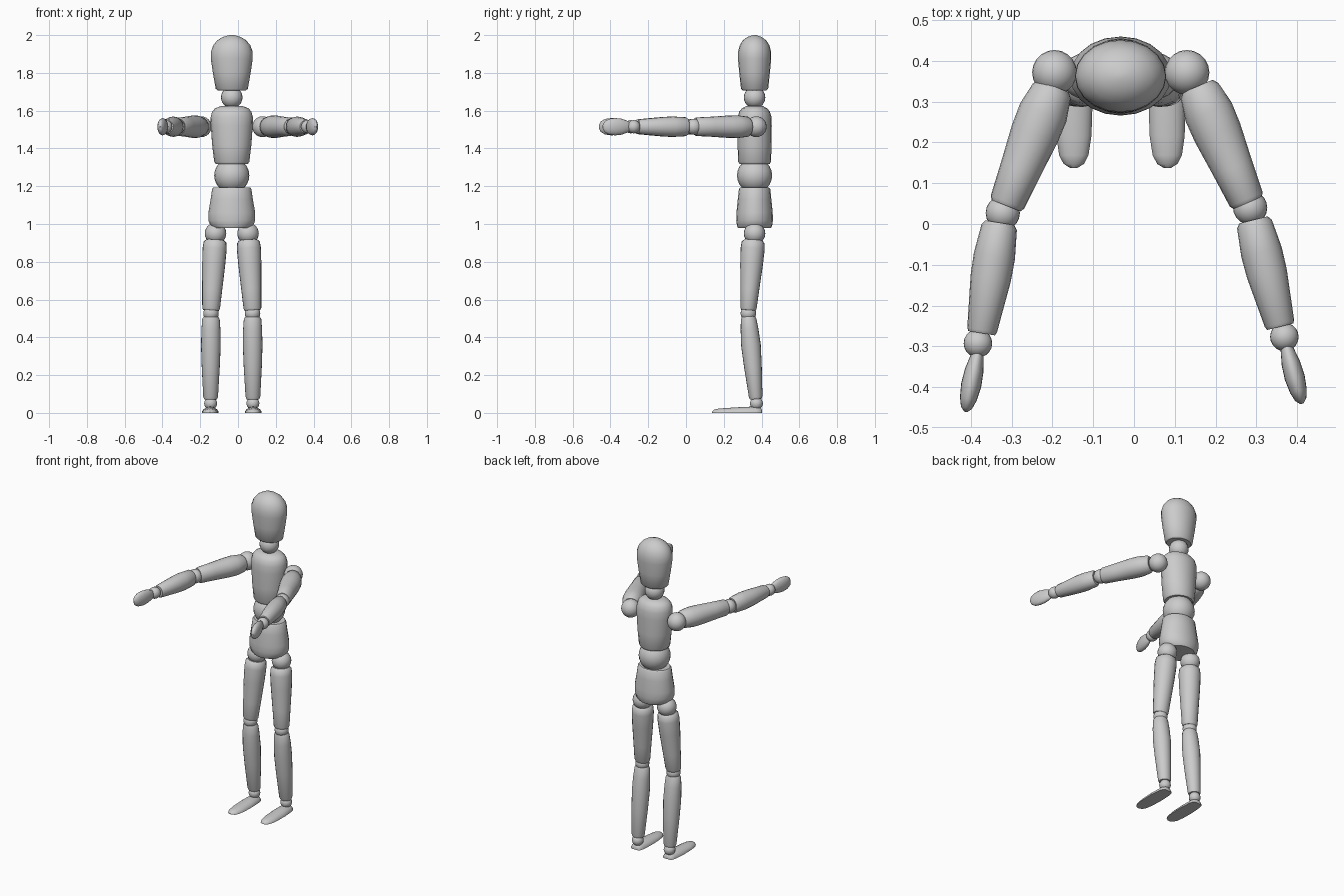
import bpy, bmesh, math
from mathutils import Vector

CX, CY = -0.033, 0.363      # body axis
ARM_Z = 1.515


def finish(name, bm, angle=40):
    bmesh.ops.recalc_face_normals(bm, faces=bm.faces)
    me = bpy.data.meshes.new(name)
    bm.to_mesh(me)
    bm.free()
    ob = bpy.data.objects.new(name, me)
    bpy.context.collection.objects.link(ob)
    bpy.ops.object.select_all(action='DESELECT')
    ob.select_set(True)
    bpy.context.view_layer.objects.active = ob
    bpy.ops.object.shade_smooth_by_angle(angle=math.radians(angle))
    return ob


def loft(name, p0, p1, rings, up=(0, 1, 0), n=20, floor=None):
    """Elliptical rings (t, half_u, half_v) from p0 to p1; v lies along 'up'."""
    p0, p1 = Vector(p0), Vector(p1)
    w = (p1 - p0).normalized()
    u = Vector(up).cross(w).normalized()
    v = w.cross(u)
    bm = bmesh.new()
    loops = []
    for t, a, b in rings:
        c = p0.lerp(p1, t)
        loop = []
        for i in range(n):
            ang = 2 * math.pi * i / n
            co = c + u * a * math.cos(ang) + v * b * math.sin(ang)
            if floor is not None:
                co.z = max(co.z, floor)
            loop.append(bm.verts.new(co))
        loops.append(loop)
    for l0, l1 in zip(loops, loops[1:]):
        for i in range(n):
            j = (i + 1) % n
            bm.faces.new((l0[i], l0[j], l1[j], l1[i]))
    bm.faces.new(loops[0][::-1])
    bm.faces.new(loops[-1])
    return finish(name, bm)


def ball(name, c, r):
    bm = bmesh.new()
    bmesh.ops.create_uvsphere(bm, u_segments=20, v_segments=12, radius=r)
    bmesh.ops.translate(bm, verts=bm.verts, vec=c)
    return finish(name, bm)


def column(name, rings):
    """Torso part: rings given as (z, half width, half depth)."""
    z0, z1 = rings[0][0], rings[-1][0]
    loft(name, (CX, CY, z0), (CX, CY, z1),
         [((z - z0) / (z1 - z0), a, b) for z, a, b in rings])


# head, neck and torso
column("head", [(1.708, 0.076, 0.064), (1.716, 0.085, 0.072), (1.80, 0.1, 0.081),
                (1.875, 0.111, 0.088), (1.91, 0.111, 0.088), (1.945, 0.099, 0.079),
                (1.972, 0.077, 0.062), (1.99, 0.048, 0.038), (2.0, 0.012, 0.01)])
ball("neck", (CX, CY, 1.67), 0.057)
column("chest", [(1.318, 0.085, 0.08), (1.33, 0.093, 0.087), (1.42, 0.104, 0.09),
                 (1.52, 0.111, 0.091), (1.565, 0.112, 0.09), (1.595, 0.104, 0.081),
                 (1.613, 0.088, 0.066), (1.624, 0.058, 0.045)])
ball("waist", (CX, CY, 1.257), 0.093)
column("pelvis", [(0.978, 0.096, 0.087), (0.99, 0.113, 0.093), (1.02, 0.124, 0.097),
                  (1.06, 0.124, 0.096), (1.13, 0.112, 0.089), (1.185, 0.104, 0.083),
                  (1.194, 0.097, 0.076)])

# legs
for s, side in ((-1, "left"), (1, "right")):
    def X(d):
        return CX + s * d
    ball(side + "_hip_joint", (X(0.086), CY, 0.95), 0.057)
    loft(side + "_thigh", (X(0.088), 0.356, 0.915), (X(0.11), 0.33, 0.543),
         [(0, 0.048, 0.048), (0.03, 0.06, 0.06), (0.12, 0.064, 0.064), (0.35, 0.061, 0.06),
          (0.7, 0.053, 0.05), (0.97, 0.047, 0.043), (1, 0.042, 0.038)])
    ball(side + "_knee", (X(0.11), 0.33, 0.527), 0.041)
    loft(side + "_shin", (X(0.11), 0.33, 0.51), (X(0.112), 0.37, 0.073),
         [(0, 0.038, 0.036), (0.03, 0.046, 0.041), (0.15, 0.05, 0.047), (0.35, 0.052, 0.052),
          (0.6, 0.048, 0.047), (0.97, 0.039, 0.036), (1, 0.034, 0.031)])
    ball(side + "_ankle", (X(0.112), 0.373, 0.05), 0.034)
    loft(side + "_foot", (X(0.113), 0.402, 0), (X(0.115), 0.137, 0),
         [(0, 0.022, 0.018), (0.03, 0.033, 0.028), (0.12, 0.04, 0.034), (0.4, 0.045, 0.031),
          (0.7, 0.043, 0.026), (0.88, 0.036, 0.022), (0.96, 0.025, 0.017), (1, 0.008, 0.006)],
         up=(0, 0, 1), floor=0)

# arms: points along each arm in plan
arms = {
    "left": [(-0.195, 0.372), (-0.197, 0.338), (-0.314, 0.045), (-0.322, 0.027),
             (-0.329, 0.003), (-0.374, -0.268), (-0.383, -0.293), (-0.383, -0.315), (-0.413, -0.461)],
    "right": [(0.130, 0.372), (0.156, 0.338), (0.279, 0.052), (0.285, 0.04),
              (0.293, 0.010), (0.359, -0.252), (0.369, -0.277), (0.373, -0.298), (0.412, -0.441)],
}
Z = (0, 0, 1)
for side, pts in arms.items():
    p = [(x, y, ARM_Z) for x, y in pts]
    ball(side + "_shoulder", p[0], 0.055)
    loft(side + "_upper_arm", p[1], p[2],
         [(0, 0.04, 0.042), (0.04, 0.05, 0.053), (0.22, 0.061, 0.06), (0.4, 0.06, 0.059),
          (0.7, 0.051, 0.053), (0.97, 0.044, 0.049), (1, 0.038, 0.043)], Z)
    ball(side + "_elbow", p[3], 0.042)
    loft(side + "_forearm", p[4], p[5],
         [(0, 0.036, 0.042), (0.04, 0.044, 0.05), (0.3, 0.051, 0.054), (0.5, 0.05, 0.051),
          (0.97, 0.037, 0.039), (1, 0.033, 0.034)], Z)
    ball(side + "_wrist", p[6], 0.035)
    loft(side + "_hand", p[7], p[8],
         [(0, 0.012, 0.022), (0.06, 0.016, 0.03), (0.3, 0.023, 0.042), (0.55, 0.025, 0.046),
          (0.78, 0.021, 0.041), (0.93, 0.014, 0.028), (1, 0.004, 0.008)], Z)
